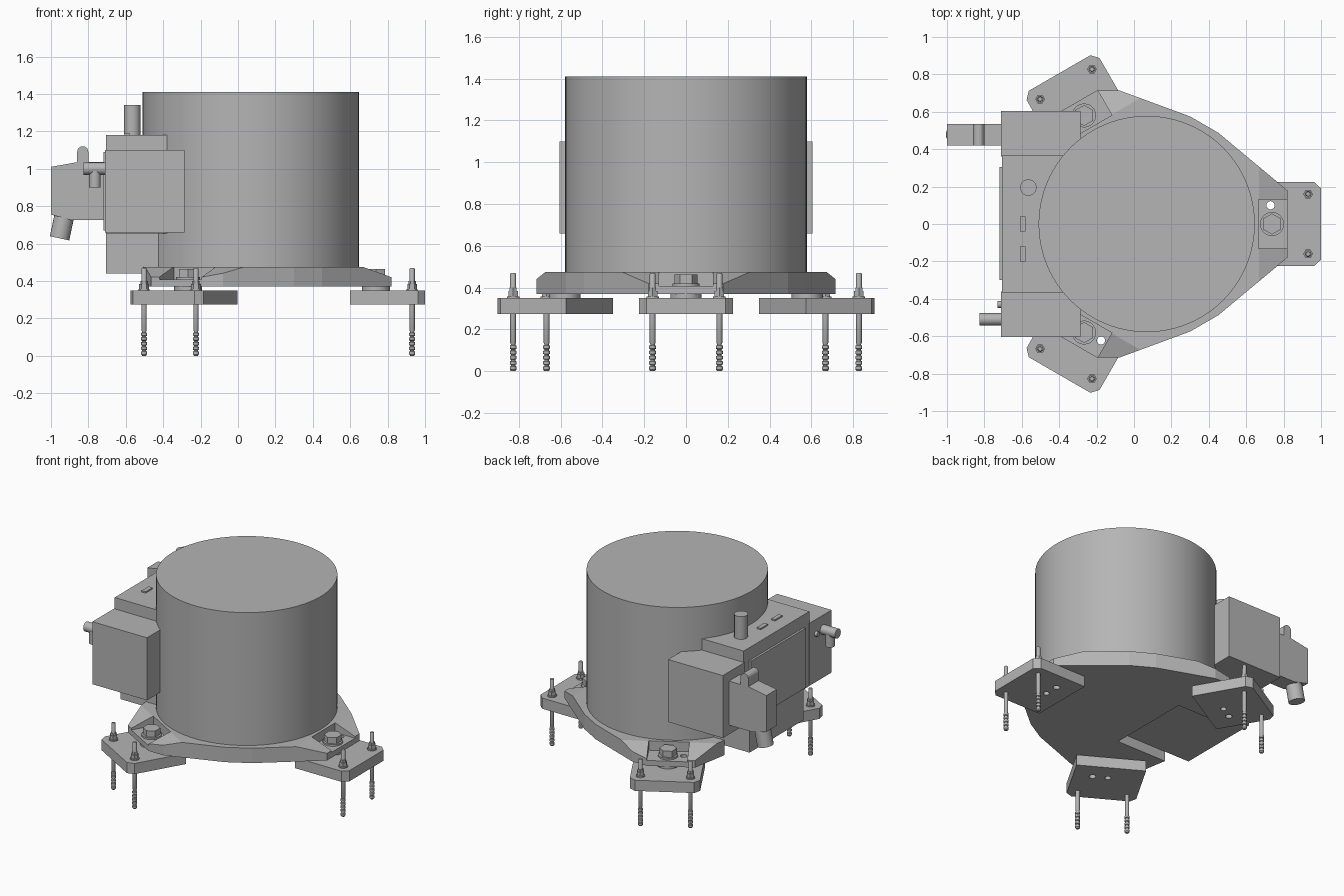
import bpy, bmesh, math
from mathutils import Matrix, Vector

old = bpy.data.objects.get("Cube")
if old:
    bpy.data.objects.remove(old, do_unlink=True)

grey = bpy.data.materials.new("mid_grey")
grey.use_nodes = True
GREY = (0.46, 0.46, 0.46, 1)
grey.diffuse_color = GREY
grey.node_tree.nodes["Principled BSDF"].inputs["Base Color"].default_value = GREY

CENTRE = Matrix.Translation((0.068, 0, 0))
LOBES = [CENTRE @ Matrix.Rotation(math.radians(a), 4, 'Z') for a in (0, 120, 240)]
SIDEWAYS = Matrix.Rotation(math.pi / 2, 4, 'X')    # profile drawn in x, z
ALONG_X = Matrix.Rotation(math.pi / 2, 4, 'Y')
I = Matrix.Identity(4)


def finish(name, bm, mat=I, smooth=False):
    bmesh.ops.transform(bm, matrix=mat, verts=bm.verts)
    bmesh.ops.recalc_face_normals(bm, faces=bm.faces)
    me = bpy.data.meshes.new(name)
    bm.to_mesh(me)
    bm.free()
    me.materials.append(grey)
    ob = bpy.data.objects.new(name, me)
    bpy.context.collection.objects.link(ob)
    if smooth:
        bpy.ops.object.select_all(action='DESELECT')
        ob.select_set(True)
        bpy.context.view_layer.objects.active = ob
        bpy.ops.object.shade_smooth_by_angle(angle=math.radians(35))
    return ob


def prism_bm(points, z0, z1):
    bm = bmesh.new()
    face = bm.faces.new([bm.verts.new((x, y, z0)) for x, y in points])
    ext = bmesh.ops.extrude_face_region(bm, geom=[face], use_keep_orig=True)
    top = [g for g in ext["geom"] if isinstance(g, bmesh.types.BMVert)]
    bmesh.ops.translate(bm, vec=(0, 0, z1 - z0), verts=top)
    bmesh.ops.recalc_face_normals(bm, faces=bm.faces)
    return bm


def prism(name, points, z0, z1, mat=I):
    return finish(name, prism_bm(points, z0, z1), mat)


def box(name, x0, x1, y0, y1, z0, z1, mat=I):
    return prism(name, [(x0, y0), (x1, y0), (x1, y1), (x0, y1)], z0, z1, mat)


def lathe(name, profile, mat=I, sides=24):
    """Closed solid turned about z from (radius, height) rings."""
    bm = bmesh.new()
    rings = []
    for r, z in profile:
        rings.append([bm.verts.new((r * math.cos(2 * math.pi * i / sides),
                                    r * math.sin(2 * math.pi * i / sides), z))
                      for i in range(sides)])
    for a, b in zip(rings, rings[1:]):
        for i in range(sides):
            j = (i + 1) % sides
            bm.faces.new((a[i], a[j], b[j], b[i]))
    bm.faces.new(rings[0][::-1])
    bm.faces.new(rings[-1])
    return finish(name, bm, mat, smooth=sides > 8)


def rod(name, r, z0, z1, mat=I, sides=24):
    return lathe(name, [(r, z0), (r, z1)], mat, sides)


def cut(target, cutters):
    """Subtract the cutters, bake the result and delete them."""
    for c in cutters:
        c.hide_render = True
        m = target.modifiers.new("cut", 'BOOLEAN')
        m.operation, m.solver, m.object = 'DIFFERENCE', 'EXACT', c
    dg = bpy.context.evaluated_depsgraph_get()
    me = bpy.data.meshes.new_from_object(target.evaluated_get(dg))
    target.modifiers.clear()
    target.data = me
    for c in cutters:
        bpy.data.objects.remove(c, do_unlink=True)


def slice_off(bm, point, normal):
    res = bmesh.ops.bisect_plane(bm, geom=bm.verts[:] + bm.edges[:] + bm.faces[:],
                                 plane_co=point, plane_no=normal, clear_outer=True)
    edges = [g for g in res["geom_cut"] if isinstance(g, bmesh.types.BMEdge)]
    bmesh.ops.holes_fill(bm, edges=edges)
    bmesh.ops.recalc_face_normals(bm, faces=bm.faces)


# main drum
rod("main_drum", 0.578, 0.46, 1.41, CENTRE, 96)

# three-lobed base flange with clipped sides and sloping lobe tips
outline = []
for turn in (0, 120, 240):
    for ang, r in ((-13.5, 0.773), (13.5, 0.773), (52, 0.62), (68, 0.62)):
        a = math.radians(ang + turn)
        outline.append((0.068 + r * math.cos(a), r * math.sin(a)))
bm = prism_bm(outline, 0.37, 0.475)
for s in (1, -1):
    slice_off(bm, Vector((0, s * 0.715, 0)), Vector((0, s, 0)))
for lobe in LOBES:
    slice_off(bm, lobe @ Vector((0.6, 0, 0.475)),
              lobe.to_3x3() @ Vector((0.055, 0, 0.152)))
flange = finish("base_flange", bm)
cutters = [box("notch_cutter", -0.9, -0.12, -0.3, 0.3, 0.3, 0.44)]
for lobe in LOBES:
    cutters.append(box("pocket_cutter", 0.597, 0.95, -0.13, 0.13, 0.408, 0.6, lobe))
    cutters.append(rod("hole_cutter", 0.022, 0.2, 0.6,
                       lobe @ Matrix.Translation((0.662, 0.1, 0)), 16))
cut(flange, cutters)

# feet, levelling bolts and anchor studs
stud = [(0.010, 0.0)]
for i in range(5):
    z = 0.008 + i * 0.025
    stud += [(0.016, z), (0.016, z + 0.014), (0.011, z + 0.017), (0.011, z + 0.022)]
stud += [(0.014, 0.135), (0.014, 0.465), (0.011, 0.47)]
foot_shape = [(0.532, -0.225), (0.895, -0.225), (0.932, -0.19),
              (0.932, 0.19), (0.895, 0.225), (0.532, 0.225)]
for n, lobe in enumerate(LOBES, 1):
    foot = prism(f"foot_{n}", foot_shape, 0.275, 0.35, lobe)
    cut(foot, [rod("hole_cutter", 0.022, 0.2, 0.6,
                   lobe @ Matrix.Translation((0.662, 0.1, 0)), 16),
               rod("socket_cutter", 0.02, 0.2, 0.3,
                   lobe @ Matrix.Translation((0.662, 0, 0)), 16)])
    at_bolt = lobe @ Matrix.Translation((0.67, 0, 0))
    rod(f"levelling_pad_{n}", 0.075, 0.345, 0.375, at_bolt, 32)
    rod(f"bolt_washer_{n}", 0.064, 0.4, 0.42, at_bolt, 32)
    rod(f"bolt_head_{n}", 0.056, 0.415, 0.463, at_bolt @ Matrix.Rotation(math.pi / 6, 4, 'Z'), 6)
    for side, y in (("a", -0.16), ("b", 0.16)):
        at = lobe @ Matrix.Translation((0.863, y, 0))
        lathe(f"anchor_stud_{n}{side}", stud, at, 16)
        rod(f"stud_washer_{n}{side}", 0.03, 0.345, 0.358, at, 20)
        rod(f"stud_nut_{n}{side}", 0.026, 0.355, 0.385, at, 6)
        rod(f"stud_lock_nut_{n}{side}", 0.02, 0.38, 0.4, at, 6)

# electronics housing: column, side boxes, cover panel
box("housing_lower", -0.705, -0.38, -0.3, 0.3, 0.44, 0.7)
box("housing_upper", -0.705, -0.36, -0.365, 0.365, 0.655, 1.18)
for name, s in (("left_side_box", 1), ("right_side_box", -1)):
    y0, y1 = sorted((s * 0.36, s * 0.605))
    box(name, -0.71, -0.285, y0, y1, 0.66, 1.1)
box("cover_panel", -0.72, -0.7, -0.3, 0.305, 0.67, 1.09)

# fittings on the housing roof
rod("roof_post", 0.045, 1.17, 1.34, Matrix.Translation((-0.565, 0.195, 0)), 12)
for n, y in enumerate((0, -0.16), 1):
    box(f"roof_tab_{n}", -0.61, -0.58, y - 0.04, y + 0.04, 1.17, 1.19)

# cable connector on one side box
hood = [(-1.0, 0.755), (-0.89, 0.725), (-0.7, 0.725), (-0.7, 1.035),
        (-0.86, 1.035), (-1.0, 1.01)]
prism("connector_hood", hood, -0.535, -0.42, SIDEWAYS)
latch = [(-0.86, 1.0), (-0.8, 1.0)]
latch += [(-0.83 + 0.03 * math.cos(a * math.pi / 8), 1.09 + 0.03 * math.sin(a * math.pi / 8))
          for a in range(9)]
prism("connector_latch", latch, -0.535, -0.42, SIDEWAYS)
rod("cable_gland", 0.053, -0.14, 0.03,
    Matrix.Translation((-0.925, 0.478, 0.765)) @ Matrix.Rotation(math.radians(12), 4, 'Y'), 24)

# small tee fitting on the other side box
rod("tee_pipe", 0.033, -0.825, -0.7, Matrix.Translation((0, -0.51, 1.0)) @ ALONG_X, 24)
rod("tee_outlet", 0.031, 0.9, 1.0, Matrix.Translation((-0.765, -0.51, 0)), 24)
rod("side_plug", 0.018, -0.73, -0.7, Matrix.Translation((0, -0.43, 1.0)) @ ALONG_X, 16)
